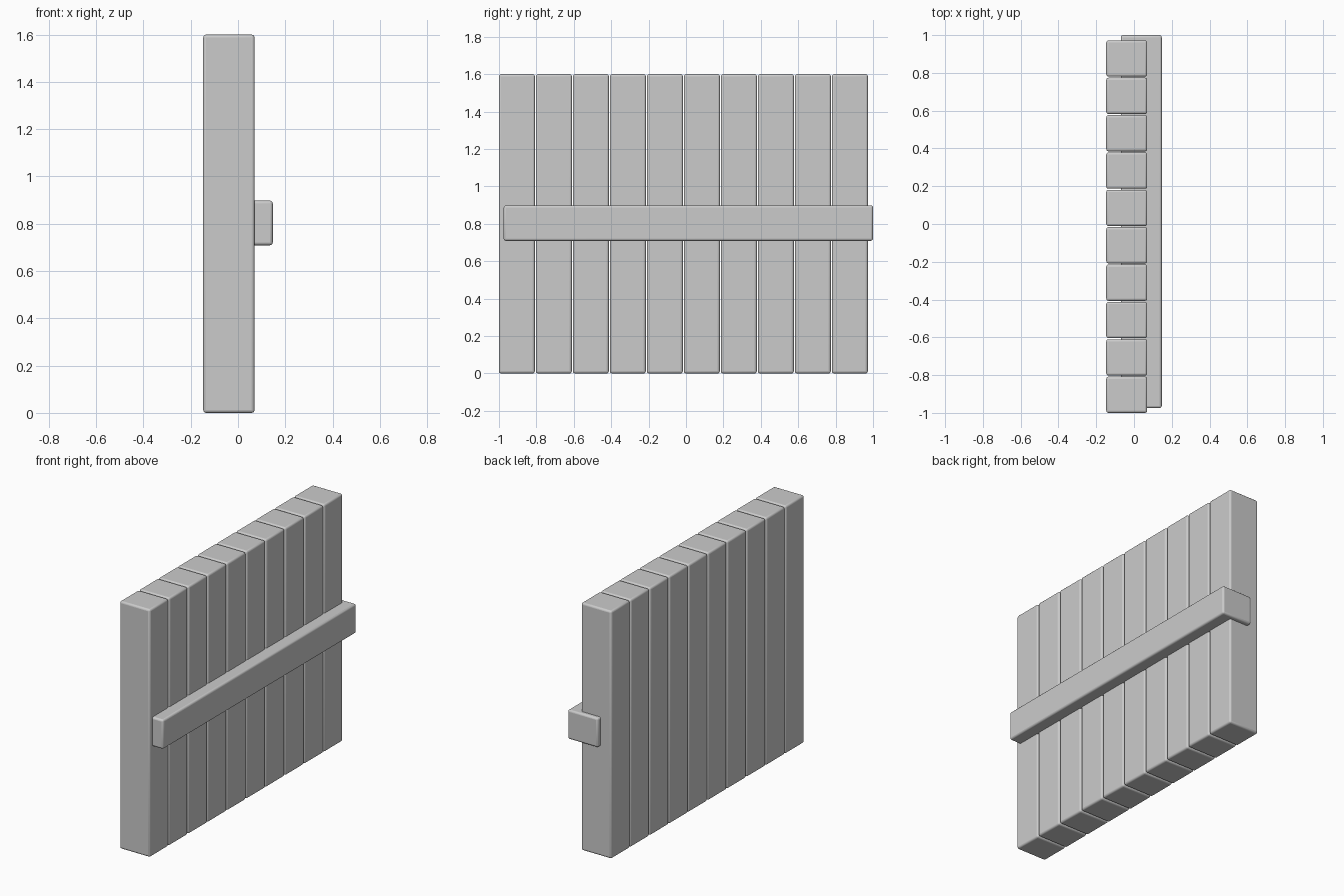
import bpy

if "Cube" in bpy.data.objects:
    bpy.data.objects.remove(bpy.data.objects["Cube"])


def beam(name, lo, hi):
    """Box between two corners with softly rounded edges."""
    bpy.ops.mesh.primitive_cube_add(size=1, location=[(a + b) / 2 for a, b in zip(lo, hi)])
    ob = bpy.context.object
    ob.name = name
    ob.scale = [b - a for a, b in zip(lo, hi)]
    bpy.ops.object.transform_apply(location=False, rotation=False, scale=True)
    bevel = ob.modifiers.new("rounded_edges", "BEVEL")
    bevel.width = 0.012
    bevel.segments = 3
    bpy.ops.object.shade_smooth_by_angle()
    return ob


# Row of upright planks
COUNT, PITCH, WIDTH = 10, 0.1978, 0.192
for i in range(COUNT):
    y = -1 + i * PITCH
    beam(f"plank_{i + 1}", (-0.147, y, 0), (0.07, y + WIDTH, 1.6))

# Cross rail let into the planks
beam("cross_rail", (-0.07, -0.975, 0.709), (0.147, 1.0, 0.898))
